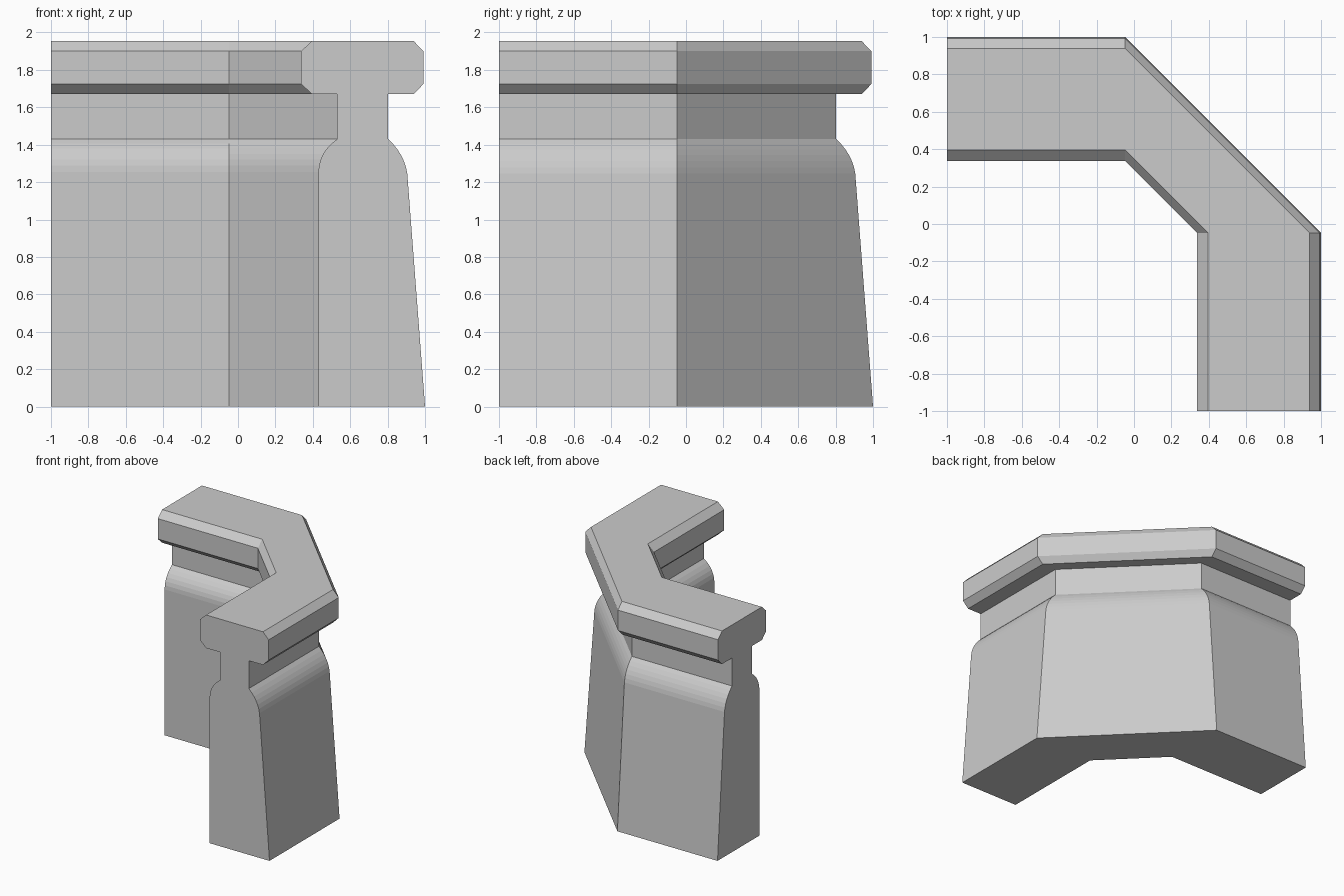
import bpy, bmesh

if "Cube" in bpy.data.objects:
    bpy.data.objects.remove(bpy.data.objects["Cube"])


def curve(a, c, b, n=6):
    """Points of a quadratic curve from a to b with control c."""
    return [tuple((1 - t) ** 2 * a[k] + 2 * t * (1 - t) * c[k] + t * t * b[k] for k in (0, 1))
            for t in (i / n for i in range(n + 1))]


# Wall cross-section (distance from the corner, height), outer side first
profile = [(1.0, 0)]
profile += curve((0.905, 1.245), (0.89, 1.35), (0.803, 1.43))
profile += [(0.803, 1.67), (0.938, 1.67), (0.992, 1.725), (0.992, 1.90), (0.938, 1.955),
            (0.396, 1.955), (0.337, 1.90), (0.337, 1.725), (0.396, 1.67), (0.53, 1.67)]
profile += curve((0.53, 1.43), (0.432, 1.36), (0.43, 1.255))
profile += [(0.43, 0)]

# Sweep around the chamfered corner: end, two bends, end
BEND = -0.047
bm = bmesh.new()
stations = (lambda p: (-1, p), lambda p: (BEND, p), lambda p: (p, BEND), lambda p: (p, -1))
rings = [[bm.verts.new((*place(p), z)) for p, z in profile] for place in stations]
n = len(profile)
for r0, r1 in zip(rings, rings[1:]):
    for i in range(n):
        j = (i + 1) % n
        bm.faces.new((r0[i], r0[j], r1[j], r1[i]))
bm.faces.new(rings[0])
bm.faces.new(rings[-1][::-1])
bmesh.ops.recalc_face_normals(bm, faces=bm.faces)

mesh = bpy.data.meshes.new("corner_parapet_wall")
bm.to_mesh(mesh)
bm.free()
wall = bpy.data.objects.new("corner_parapet_wall", mesh)
bpy.context.collection.objects.link(wall)
